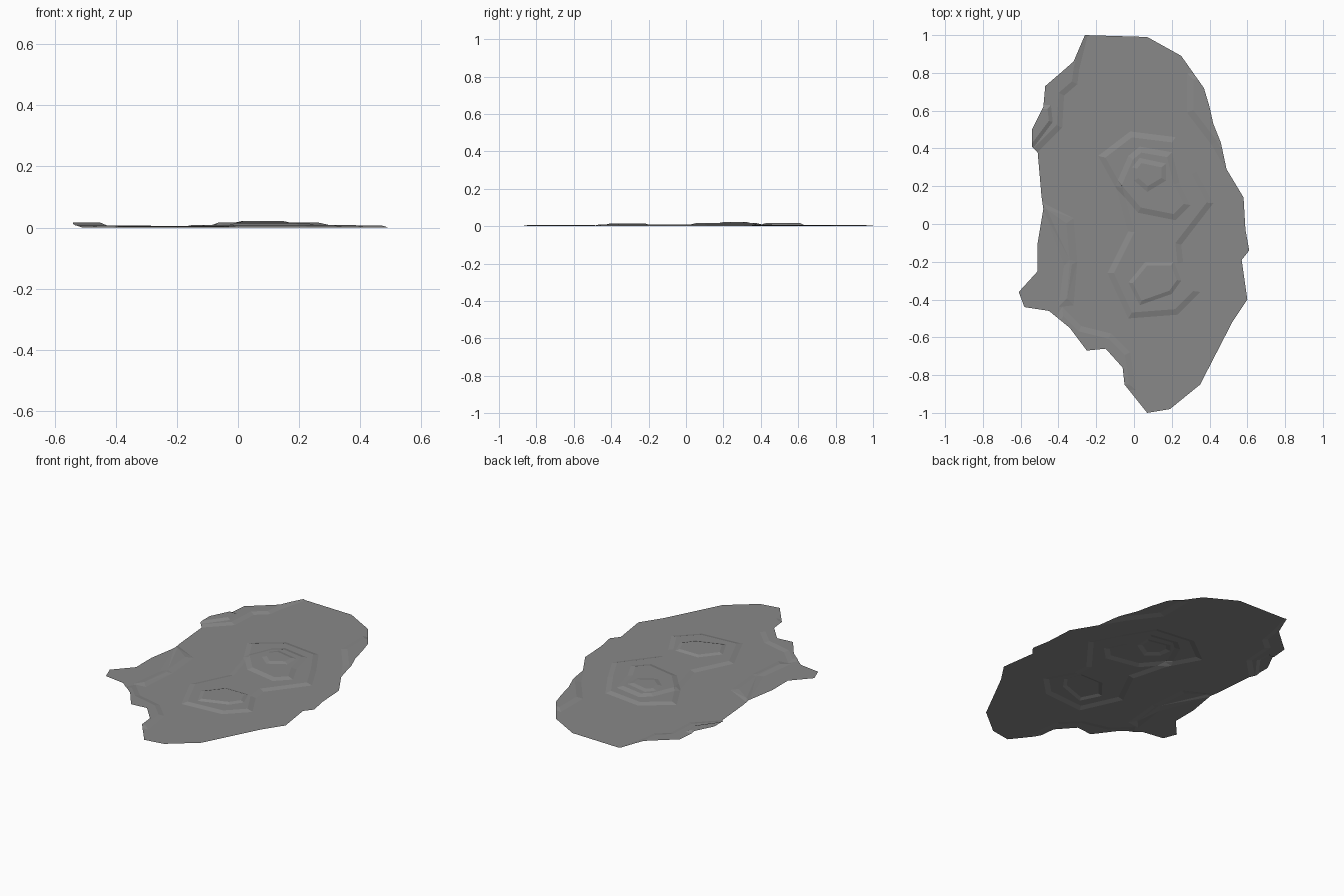
import bpy
from mathutils import Vector
from mathutils.geometry import delaunay_2d_cdt, intersect_point_line

cube = bpy.data.objects.get("Cube")
if cube:
    bpy.data.objects.remove(cube, do_unlink=True)


def points(*pairs):
    return [Vector(pair) for pair in pairs]


# Shoreline of the sheet, clockwise from the back
outline = points(
    (-.26, 1), (.07, .99), (.25, .89), (.37, .72), (.4, .62), (.42, .53), (.46, .43),
    (.49, .29), (.58, .14), (.59, -.03), (.61, -.14), (.57, -.19), (.6, -.4),
    (.52, -.52), (.35, -.85), (.19, -.98), (.07, -1), (-.05, -.85), (-.06, -.76),
    (-.15, -.66), (-.25, -.67), (-.34, -.55), (-.45, -.46), (-.58, -.44),
    (-.61, -.36), (-.51, -.25), (-.51, -.1), (-.48, .08), (-.49, .15), (-.51, .38),
    (-.54, .41), (-.54, .5), (-.48, .62), (-.47, .73), (-.4, .79), (-.32, .86))

# Terraces: height of the step, width of its slope, foot of the slope (clockwise)
terraces = [
    # shared plateau under both hills
    (.008, .03, points((-.19, .36), (-.02, .49), (.22, .46), (.33, .28), (.42, .11),
                       (.25, -.11), (.26, -.2), (.35, -.36), (.23, -.48), (-.03, -.5),
                       (-.14, -.26), (-.03, -.04), (-.09, .18))),
    # back hill
    (.008, .03, points((-.1, .2), (-.03, .36), (.03, .41), (.2, .38), (.24, .22),
                       (.3, .1), (.22, .02), (.02, .06))),
    (.006, .025, points((-.01, .3), (.03, .35), (.17, .32), (.17, .23), (.07, .17),
                        (0, .23))),
    # front hill
    (.007, .02, points((-.03, -.31), (.06, -.2), (.21, -.2), (.25, -.3), (.2, -.37),
                       (.03, -.43))),
    # mound on the back right shore, running past the edge
    (.007, .03, points((-.7, 1.1), (-.22, 1.1), (-.29, .82), (-.3, .74), (-.37, .68),
                       (-.38, .51), (-.53, .36), (-.7, .34))),
    (.009, .02, points((-.6, .63), (-.44, .63), (-.43, .54), (-.55, .38), (-.7, .4))),
    # bank on the back left shore
    (.007, .035, points((.28, .8), (.5, .8), (.7, .3), (.49, .28), (.41, .42), (.28, .59))),
    # ridges on the front right shore
    (.006, .04, points((-.5, .12), (-.32, .03), (-.3, -.2), (-.32, -.43), (-.4, -.44),
                       (-.37, -.22))),
    (.005, .03, points((-.38, -.44), (-.28, -.54), (-.12, -.58), (-.02, -.68),
                       (.01, -.88), (-.2, -.88), (-.45, -.55))),
]


def edges_of(loop):
    return list(zip(loop, loop[1:] + loop[:1]))


def inside(p, loop):
    hit = False
    for a, b in edges_of(loop):
        if (a.y > p.y) != (b.y > p.y) and p.x < a.x + (p.y - a.y) * (b.x - a.x) / (b.y - a.y):
            hit = not hit
    return hit


def distance(p, loop):
    best = []
    for a, b in edges_of(loop):
        t = intersect_point_line(p, a, b)[1]
        best.append((p - a.lerp(b, min(1, max(0, t)))).length)
    return min(best)


def inset(loop, width):
    """Move every corner of a clockwise loop inwards along its mitre."""
    result = []
    for i, p in enumerate(loop):
        d1 = (p - loop[i - 1]).normalized()
        d2 = (loop[(i + 1) % len(loop)] - p).normalized()
        n1, n2 = Vector((d1.y, -d1.x)), Vector((d2.y, -d2.x))
        result.append(p + (n1 + n2) * width / max(.5, 1 + n1.dot(n2)))
    return result


steps = [(rise, foot, inset(foot, width)) for rise, width, foot in terraces]


def height(p):
    z = 0
    for rise, foot, crest in steps:
        to_foot, to_crest = distance(p, foot), distance(p, crest)
        if to_crest < .0001 or inside(p, crest):
            z += rise
        elif inside(p, foot):
            z += rise * to_foot / (to_foot + to_crest)
    return z


# Triangulate the shoreline together with every foot and crest line
verts, edges = [], []
for loop in [outline] + [line for _, foot, crest in steps for line in (foot, crest)]:
    first, count = len(verts), len(loop)
    verts += loop
    edges += [(first + i, first + (i + 1) % count) for i in range(count)]
flat, _, tris, *_ = delaunay_2d_cdt(verts, edges, [], 0, .0001)
tris = [t for t in tris if inside(sum((flat[i] for i in t), Vector((0, 0))) / len(t), outline)]
used = sorted({i for t in tris for i in t})
index = {old: new for new, old in enumerate(used)}

mesh = bpy.data.meshes.new("terraced_ground")
mesh.from_pydata([(flat[i].x, flat[i].y, height(flat[i])) for i in used], [],
                 [[index[i] for i in t] for t in tris])
mesh.update()
ground = bpy.data.objects.new("terraced_ground", mesh)
bpy.context.collection.objects.link(ground)

# Plain grey rock
rock = bpy.data.materials.new("grey_rock")
rock.use_nodes = True
colour = (.25, .25, .25, 1)
rock.diffuse_color = colour
rock.node_tree.nodes["Principled BSDF"].inputs["Base Color"].default_value = colour
mesh.materials.append(rock)
